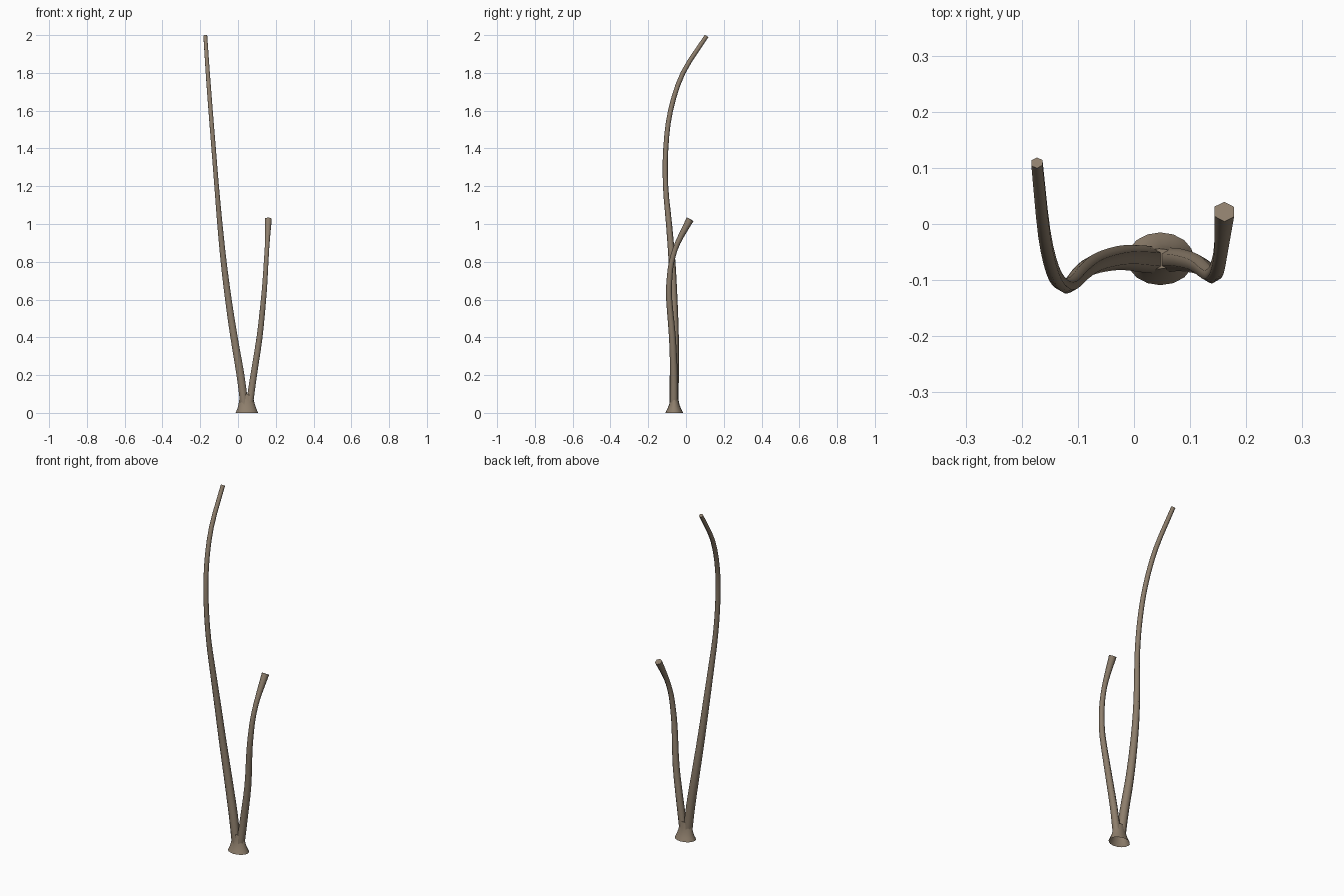
import bpy, bmesh, math
from mathutils import Vector

if "Cube" in bpy.data.objects:
    bpy.data.objects.remove(bpy.data.objects["Cube"])

bark = bpy.data.materials.new("grey_brown_bark")
bark.diffuse_color = (0.27, 0.21, 0.15, 1)
bark.use_nodes = True
bark.node_tree.nodes["Principled BSDF"].inputs["Base Color"].default_value = bark.diffuse_color


def finish(name, bm):
    bmesh.ops.recalc_face_normals(bm, faces=bm.faces)
    me = bpy.data.meshes.new(name)
    bm.to_mesh(me)
    bm.free()
    me.materials.append(bark)
    ob = bpy.data.objects.new(name, me)
    bpy.context.collection.objects.link(ob)
    bpy.context.view_layer.objects.active = ob
    ob.select_set(True)
    bpy.ops.object.shade_smooth_by_angle(angle=math.radians(65))
    ob.select_set(False)
    return ob


def bridge(bm, rings):
    n = len(rings[0])
    for a, b in zip(rings, rings[1:]):
        for i in range(n):
            j = (i + 1) % n
            bm.faces.new((a[i], a[j], b[j], b[i]))


def smooth_path(pts, steps=3):
    # Catmull-Rom through (x, y, z, radius) points
    p = [Vector(q) for q in pts]
    p = [2 * p[0] - p[1]] + p + [2 * p[-1] - p[-2]]
    out = []
    for i in range(1, len(p) - 2):
        a, b, c, d = p[i - 1:i + 3]
        for s in range(steps):
            t = s / steps
            out.append(0.5 * (2 * b + (c - a) * t + (2 * a - 5 * b + 4 * c - d) * t * t
                              + (3 * b - a - 3 * c + d) * t ** 3))
    return out + [p[-2]]


def stem(name, pts, sides=6):
    path = smooth_path(pts)
    bm = bmesh.new()
    rings = []
    for i, q in enumerate(path):
        t = (path[min(i + 1, len(path) - 1)] - path[max(i - 1, 0)]).to_3d().normalized()
        u = (Vector((1, 0, 0)) - t * t.x).normalized()
        v = t.cross(u)
        c, r = q.to_3d(), q[3]
        ring = []
        for k in range(sides):
            a = math.tau * (k + 0.5) / sides
            ring.append(bm.verts.new(c + (u * math.cos(a) + v * math.sin(a)) * r))
        rings.append(ring)
    bridge(bm, rings)
    bm.faces.new(rings[-1])
    return finish(name, bm)


# tall branch
stem("tall_branch", [
    (0.034, -0.064, 0.04, 0.024), (0.013, -0.062, 0.2, 0.024),
    (-0.021, -0.060, 0.4, 0.022), (-0.051, -0.065, 0.6, 0.020),
    (-0.076, -0.074, 0.8, 0.018), (-0.096, -0.090, 1.0, 0.016),
    (-0.113, -0.108, 1.2, 0.014), (-0.129, -0.107, 1.4, 0.0135),
    (-0.145, -0.082, 1.6, 0.013), (-0.160, -0.016, 1.8, 0.0125),
    (-0.173, 0.109, 1.995, 0.0115)])

# short branch, flared a little at its tip
stem("short_branch", [
    (0.060, -0.064, 0.04, 0.022), (0.083, -0.064, 0.2, 0.020),
    (0.114, -0.072, 0.4, 0.018), (0.135, -0.089, 0.6, 0.016),
    (0.143, -0.088, 0.7, 0.015), (0.149, -0.076, 0.8, 0.014),
    (0.155, -0.044, 0.9, 0.014), (0.161, 0.022, 1.025, 0.020)])

# flared foot, open underneath
bm = bmesh.new()
rings = []
for cx, z, rx, ry in [(0.047, 0.0, 0.060, 0.047), (0.047, 0.02, 0.051, 0.037),
                      (0.046, 0.045, 0.043, 0.027), (0.045, 0.07, 0.038, 0.022),
                      (0.045, 0.10, 0.032, 0.018)]:
    rings.append([bm.verts.new((cx + rx * math.cos(math.tau * i / 16),
                                -0.062 + ry * math.sin(math.tau * i / 16), z))
                  for i in range(16)])
bridge(bm, rings)
bm.faces.new(rings[-1])
finish("flared_foot", bm)
